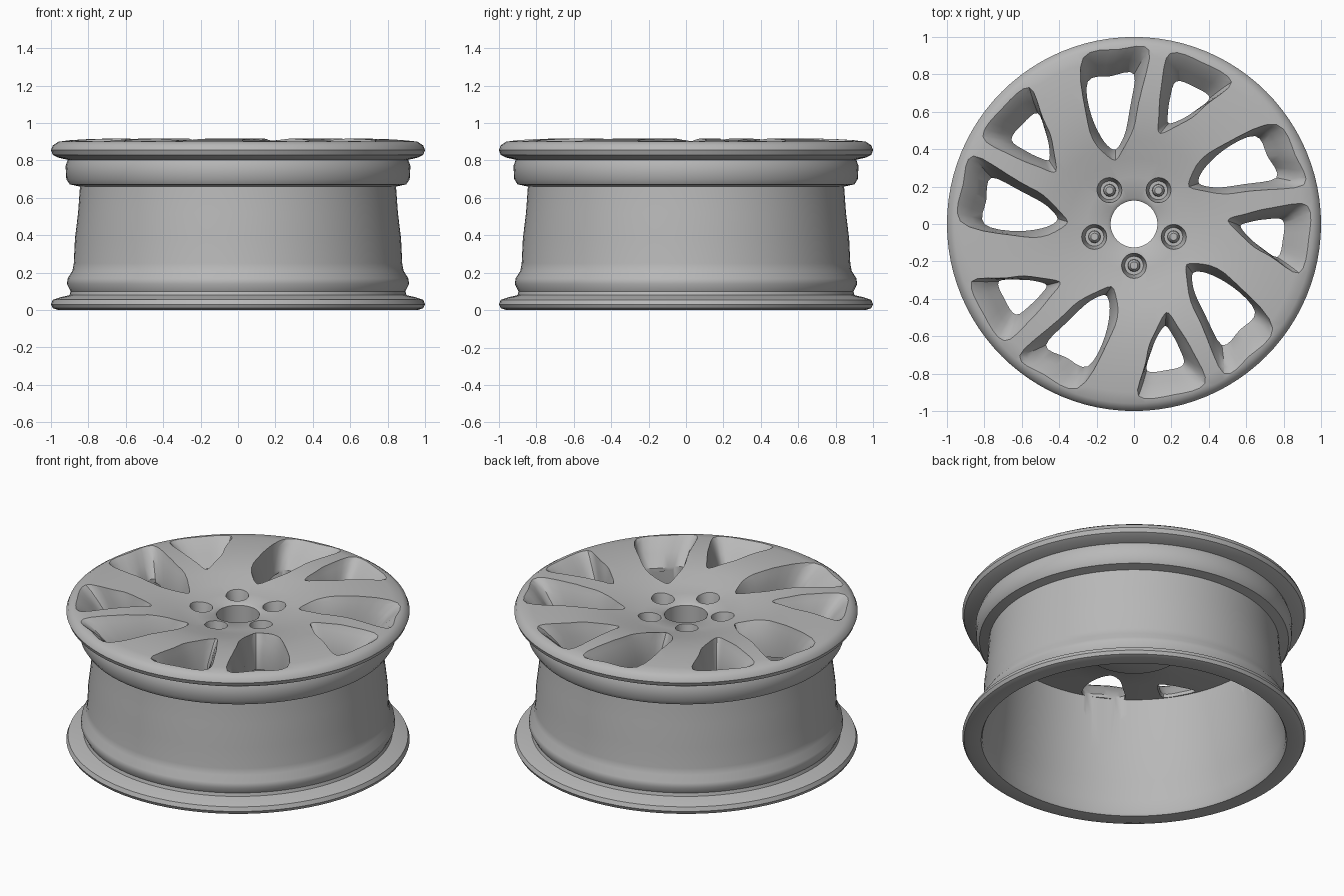
import bpy, bmesh
from math import radians, cos, sin, pi

cube = bpy.data.objects.get("Cube")
if cube:
    bpy.data.objects.remove(cube, do_unlink=True)

grey = bpy.data.materials.new("cast_grey")
grey.use_nodes = True
colour = (0.48, 0.48, 0.48, 1)
grey.diffuse_color = colour
bsdf = next(n for n in grey.node_tree.nodes if n.type == 'BSDF_PRINCIPLED')
bsdf.inputs["Base Color"].default_value = colour


def polar(r, deg, z):
    return (r * cos(radians(deg)), r * sin(radians(deg)), z)


def loft(bm, rings, loop=False):
    """Skin a stack of equal rings; close it on itself or cap both ends."""
    rows = [[bm.verts.new(p) for p in ring] for ring in rings]
    n = len(rows[0])
    pairs = list(zip(rows, rows[1:])) + ([(rows[-1], rows[0])] if loop else [])
    for a, b in pairs:
        for i in range(n):
            j = (i + 1) % n
            bm.faces.new((a[i], a[j], b[j], b[i]))
    if not loop:
        bm.faces.new(rows[0])
        bm.faces.new(rows[-1])


def make_object(name, bm):
    bmesh.ops.recalc_face_normals(bm, faces=bm.faces)
    mesh = bpy.data.meshes.new(name)
    bm.to_mesh(mesh)
    bm.free()
    ob = bpy.data.objects.new(name, mesh)
    mesh.materials.append(grey)
    bpy.context.collection.objects.link(ob)
    return ob


def smooth_outline(pts, steps=4):
    """Closed Catmull-Rom curve through (radius, angle) points."""
    out, n = [], len(pts)
    for i in range(n):
        p = [pts[(i + k - 1) % n] for k in range(4)]
        for s in range(steps):
            t = s / steps
            out.append([0.5 * (2 * b + (c - a) * t + (2 * a - 5 * b + 4 * c - d) * t * t
                               + (3 * b - a - 3 * c + d) * t ** 3)
                        for a, b, c, d in zip(*p)])
    return out


# Wheel body: one closed profile (radius, height) turned about z
outside = [(.89, .005), (.96, 0), (.99, .01), (1, .03), (.99, .055), (.95, .068),
           (.90, .08), (.895, .1), (.915, .14), (.91, .17), (.885, .21), (.878, .25),
           (.872, .38), (.855, .52), (.845, .66), (.9, .672), (.918, .7), (.922, .77),
           (.91, .803), (.96, .815), (.99, .83), (1, .855), (.99, .88), (.96, .9)]
face = [(.9, .908), (.8, .914), (.68, .917), (.55, .908), (.45, .892), (.35, .868),
        (.25, .848), (.14, .842), (.125, .83)]
inside = [(.125, .61), (.28, .61), (.32, .64), (.55, .69), (.81, .74), (.81, .64),
          (.83, .4), (.85, .22), (.875, .1), (.882, .02)]
SEGMENTS = 96
bm = bmesh.new()
loft(bm, [[polar(r, 360 * i / SEGMENTS, z) for i in range(SEGMENTS)]
          for r, z in outside + face + inside], loop=True)
wheel = make_object("wheel_rim", bm)

# Window outlines (radius, angle): through-hole below, flared mouth above
wide_hole = [(.80, 90), (.80, 99), (.80, 108), (.62, 111.5),
             (.47, 110), (.41, 104), (.48, 96), (.62, 92)]
wide_mouth = [(.935, 85), (.94, 95), (.93, 107), (.66, 113),
              (.46, 116), (.33, 107), (.47, 92), (.65, 88)]
slim_hole = [(.795, 73.5), (.80, 66), (.785, 59), (.68, 62),
             (.61, 66), (.57, 71), (.62, 73), (.70, 74)]
slim_mouth = [(.935, 78), (.94, 67), (.92, 55.5), (.74, 59),
              (.62, 63), (.50, 74), (.60, 77), (.75, 78.5)]
levels = [(.5, 0), (.76, 0), (.83, .42), (.88, .75), (.905, 1), (.94, 1.2)]

bm = bmesh.new()
for k in range(5):
    turn = 72 * k
    for hole, mouth in ((wide_hole, wide_mouth), (slim_hole, slim_mouth)):
        low, high = smooth_outline(hole), smooth_outline(mouth)
        loft(bm, [[polar(a[0] + (b[0] - a[0]) * t, a[1] + (b[1] - a[1]) * t + turn, z)
                   for a, b in zip(low, high)] for z, t in levels])
    # Lug wells
    cx, cy, _ = polar(.222, turn - 90, 0)
    loft(bm, [[(cx + r * cos(i * pi / 12), cy + r * sin(i * pi / 12), z)
               for i in range(24)]
              for r, z in ((.05, .76), (.058, .8), (.066, .845), (.075, .88))])
cutter = make_object("window_cutter", bm)
cutter.hide_render = True

cut = wheel.modifiers.new("windows", 'BOOLEAN')
cut.operation = 'DIFFERENCE'
cut.solver = 'EXACT'
cut.object = cutter
bpy.ops.object.select_all(action='DESELECT')
wheel.select_set(True)
bpy.context.view_layer.objects.active = wheel
bpy.ops.object.modifier_apply(modifier=cut.name)
bpy.data.objects.remove(cutter, do_unlink=True)

# Lug seats: small raised studs in the wells
bm = bmesh.new()
for k in range(5):
    cx, cy, _ = polar(.222, 72 * k - 90, 0)
    loft(bm, [[(cx + r * cos(i * pi / 6), cy + r * sin(i * pi / 6), z)
               for i in range(12)]
              for r, z in ((.034, .75), (.032, .785), (.02, .8))])
seats = make_object("lug_seats", bm)

seats.select_set(True)
bpy.ops.object.shade_smooth_by_angle(angle=radians(38))
